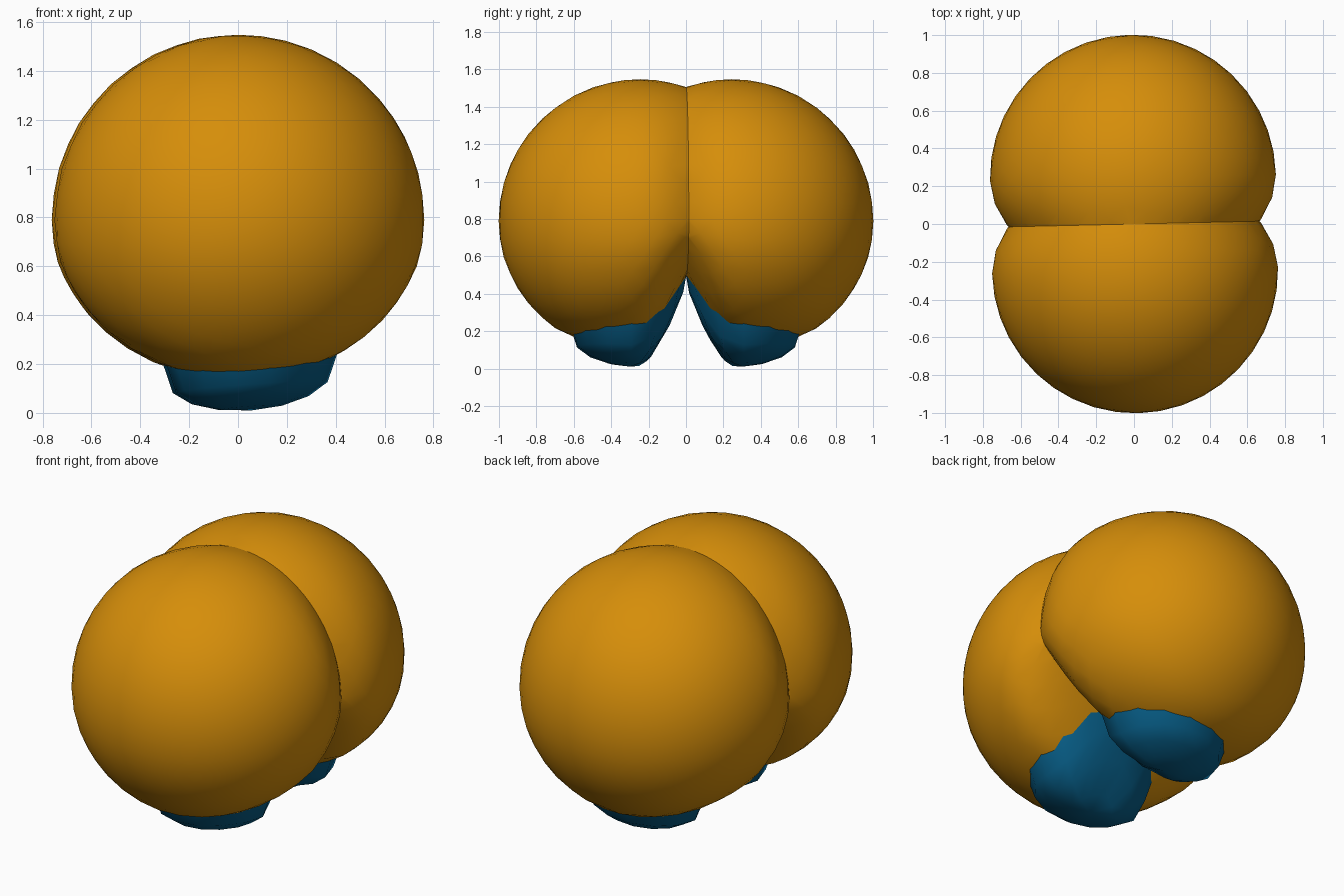
import bpy, bmesh, math
from mathutils import Matrix, Vector

old = bpy.data.objects.get("Cube")
if old:
    bpy.data.objects.remove(old, do_unlink=True)

R = 0.757              # ball radius
CY, CZ = -0.245, 0.79  # front ball centre
TILT = math.radians(1.3)


def material(name, rgb):
    m = bpy.data.materials.new(name)
    m.use_nodes = True
    m.diffuse_color = (*rgb, 1)
    m.node_tree.nodes["Principled BSDF"].inputs["Base Color"].default_value = (*rgb, 1)
    return m


gold = material("golden orange", (0.67, 0.27, 0.003))
blue = material("deep blue", (0.002, 0.105, 0.23))


def notch(y):
    """Shrinks the depth of the underside towards the seam between the balls."""
    t = max(0.0, (y + 0.27) / 0.27)
    return 1 - 0.52 * t ** 1.7


def flatten(y):
    """Share of depth the ball loses underneath, growing from the outer end inwards."""
    return 0.05 + 0.09 * min(1.0, max(0.0, (y + 0.7) / 0.4))


def underside(x, y, swell):
    depth = math.sqrt(max(0.0, R * R - x * x - (y - CY) ** 2))
    return CZ - depth * swell * notch(y)


def finish(bm, name, mat, flip):
    """Mirrors the part for the back, tilts it and adds it to the scene."""
    bm.transform(Matrix.Rotation(TILT, 4, "Z") @ Matrix.Diagonal((1, flip, 1, 1)))
    bmesh.ops.recalc_face_normals(bm, faces=bm.faces)
    mesh = bpy.data.meshes.new(name)
    bm.to_mesh(mesh)
    bm.free()
    mesh.materials.append(mat)
    ob = bpy.data.objects.new(name, mesh)
    bpy.context.collection.objects.link(ob)
    bpy.ops.object.select_all(action="DESELECT")
    ob.select_set(True)
    bpy.context.view_layer.objects.active = ob
    bpy.ops.object.shade_smooth_by_angle(angle=math.radians(40))


def ball(name, flip):
    """Sphere cut flat at the seam, pinched there and shallower below."""
    bm = bmesh.new()
    bmesh.ops.create_icosphere(bm, subdivisions=4, radius=R, matrix=Matrix.Translation((0, CY, CZ)))
    bmesh.ops.bisect_plane(bm, geom=bm.verts[:] + bm.edges[:] + bm.faces[:],
                           plane_co=(0, 0, 0), plane_no=(0, 1, 0), clear_outer=True)
    for v in bm.verts:
        pinch = max(0.0, (v.co.y - CY) / -CY)
        v.co.x *= 1 - 0.07 * pinch ** 2
        dz = v.co.z - CZ
        if dz < 0:
            # ease the flattening in below the equator
            low = min(1.0, -dz / 0.3)
            v.co.z = CZ + dz * (1 - flatten(v.co.y) * low) * notch(v.co.y)
    finish(bm, name, gold, flip)


def foot(name, flip, segments=14):
    """Low-poly pad that bulges from the underside of a ball."""
    bm = bmesh.new()
    centre = Vector((0.05, -0.3))
    hub = bm.verts.new((*centre, underside(*centre, 1.035)))
    rings = []
    for size, swell in ((0.4, 1.035), (0.75, 1.03), (1.0, 1.0), (1.14, 0.84)):
        ring = []
        for i in range(segments):
            a = math.tau * i / segments
            x = centre.x + 0.31 * size * math.cos(a)
            y = min(0.0, centre.y + 0.29 * size * math.sin(a))
            ring.append(bm.verts.new((x, y, underside(x, y, swell))))
        rings.append(ring)
    for i in range(segments):
        j = (i + 1) % segments
        bm.faces.new((hub, rings[0][j], rings[0][i]))
        for inner, outer in zip(rings, rings[1:]):
            bm.faces.new((inner[i], inner[j], outer[j], outer[i]))
    finish(bm, name, blue, flip)


# The back half mirrors the front half
for side, flip in (("front", 1), ("back", -1)):
    ball(side + "_ball", flip)
    foot(side + "_foot", flip)
